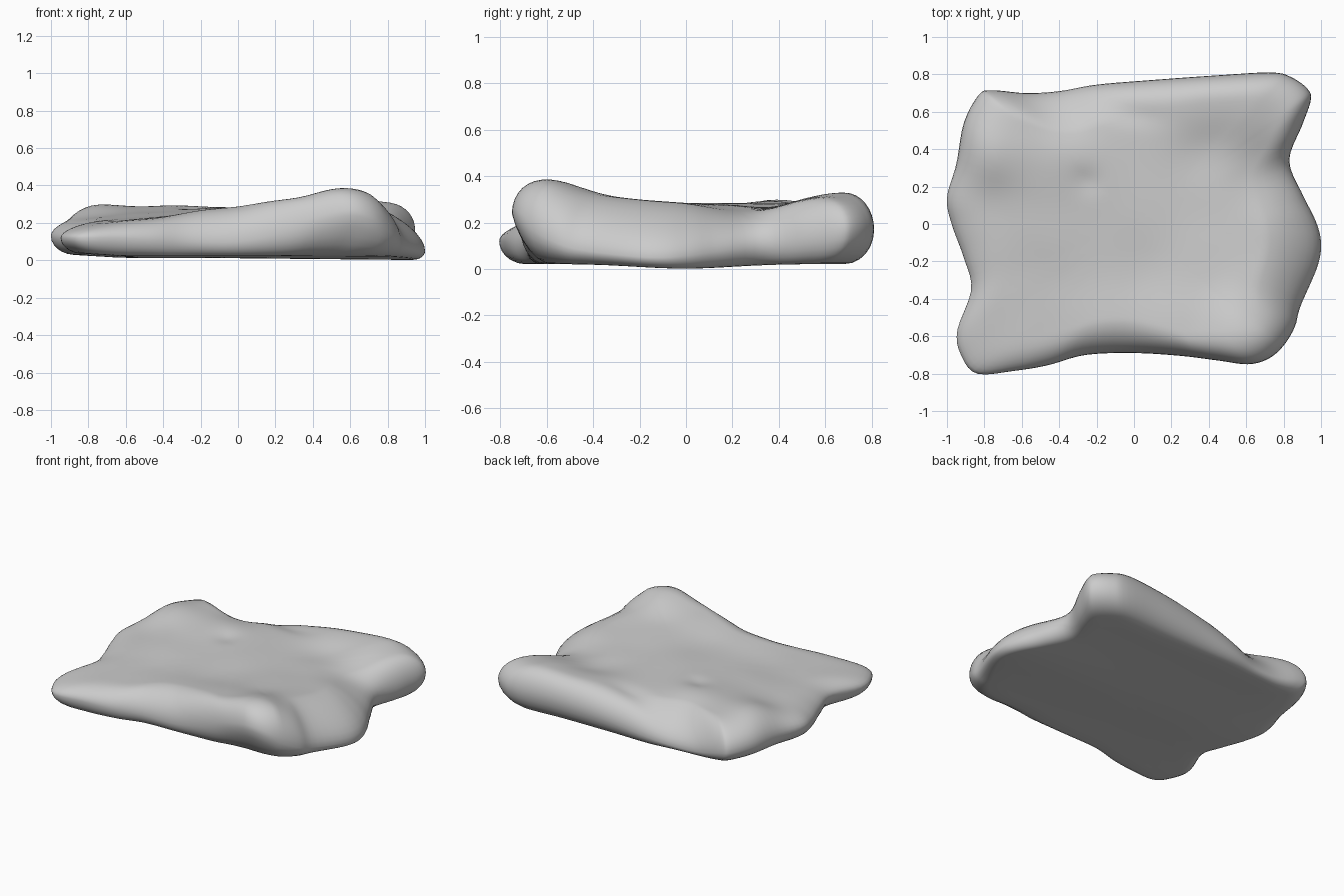
import bpy, bmesh
from math import sin, cos, pi, exp
from mathutils import Vector, Matrix

if "Cube" in bpy.data.objects:
    bpy.data.objects.remove(bpy.data.objects["Cube"])

# Rim of the cushion: x, y and height of its widest point
RIM = [(1, -.1, .05), (.98, -.23, .055), (.89, -.44, .08), (.86, -.55, .11), (.8, -.65, .16),
       (.72, -.72, .21), (.61, -.75, .24), (.45, -.73, .21), (.25, -.705, .15), (0, -.69, .1),
       (-.26, -.7, .1), (-.46, -.755, .11), (-.64, -.785, .12), (-.84, -.8, .12), (-.925, -.7, .12),
       (-.945, -.57, .12), (-.87, -.35, .13), (-.91, -.18, .12), (-.975, 0, .12), (-1, .14, .13),
       (-.95, .32, .13), (-.91, .54, .13), (-.83, .69, .12), (-.76, .715, .11), (-.58, .7, .065),
       (-.4, .71, .06), (-.2, .745, .09), (.1, .77, .14), (.45, .795, .17), (.74, .81, .17),
       (.85, .78, .17), (.93, .72, .17), (.945, .66, .16), (.9, .53, .14), (.83, .34, .11),
       (.9, .16, .08), (.97, .02, .06)]

# Height samples of the top: raised ridges and a back-left plateau round a sunken middle
TOP = [(-.82, -.68, .19), (-.5, -.62, .22), (-.1, -.54, .28), (.25, -.54, .325), (.57, -.56, .395),
       (.74, -.42, .31), (.72, -.1, .29), (.7, .27, .235), (.8, .6, .31), (.62, .64, .335),
       (.3, .64, .315), (0, .66, .28), (-.35, .6, .25), (-.7, .58, .28), (-.74, .38, .31),
       (-.84, .1, .22), (-.72, -.3, .215), (.4, .12, .28), (.4, .38, .26), (.05, .1, .285),
       (-.35, .38, .3), (-.5, 0, .255), (0, -.27, .265), (-.45, -.33, .23), (.4, -.28, .3)]
N = 160


def top_height(x, y):
    # local plane fitted through the nearby samples
    A = Matrix(((0, 0, 0),) * 3)
    b = Vector((0, 0, 0))
    for sx, sy, sz in TOP:
        u, v = sx - x, sy - y
        w = 1 / (u * u + v * v + .025) ** 2
        A += w * Matrix(((1, u, v), (u, u * u + .01, u * v), (v, u * v, v * v + .01)))
        b += w * sz * Vector((1, u, v))
    crease = .03 * exp(-((x + .07) / .16) ** 2 - ((y - .61 + .3 * (x + .07)) / .05) ** 2)
    dimple = .015 * exp(-((x + .25) ** 2 + (y - .23) ** 2) / .005)
    return (A.inverted() @ b)[0] - crease - dimple


def bottom_height(x, y):
    return (.022 - .02 * exp(-(y / .3) ** 2) * (.5 + .5 * min(1, max(0, x + .1)))
            + .06 * max(0, -x - .6))


def smooth_loop(points, count):
    # closed Catmull-Rom curve
    p = [Vector(q) for q in points]
    out = []
    for i in range(count):
        u = i * len(p) / count
        k, t = int(u), u % 1
        a, b, c, d = (p[(k + j) % len(p)] for j in (-1, 0, 1, 2))
        out.append(.5 * (2 * b + (c - a) * t + (2 * a - 5 * b + 4 * c - d) * t * t
                         + (3 * b - a - 3 * c + d) * t ** 3))
    return out


rim = smooth_loop(RIM, N)
bm = bmesh.new()


def ring(place):
    return [bm.verts.new(place(p)) for p in rim]


def top_inset(p):
    return .16 + .9 * max(0, .17 - p.z) + .7 * max(0, p.z - .17)


def bottom_inset(p):
    return .02 + .75 * p.z + .4 * max(0, p.z - .15)


def side_up(a):
    # low rims slope up, high rims are round
    def place(p):
        slope = min(.45, max(0, (.12 - p.z) * 7))
        s = 1 - top_inset(p) * (1 - cos(a))
        x, y = p.x * s, p.y * s
        rise = (1 - slope) * sin(a) + slope * (1 - cos(a))
        return x, y, p.z + (top_height(x, y) - p.z) * rise
    return place


def side_down(a):
    def place(p):
        bevel = min(.3, max(0, (p.z - .17) * 4))
        s = 1 - bottom_inset(p) * ((1 - bevel) * (1 - cos(a)) + bevel * sin(a))
        x, y = p.x * s, p.y * s
        return x, y, p.z + (bottom_height(x, y) - p.z) * sin(a)
    return place


def inner(inset, height, f):
    def place(p):
        s = (1 - inset(p)) * f
        return p.x * s, p.y * s, height(p.x * s, p.y * s)
    return place


# Rings from the middle of the underside, round the rim, to the middle of the top
rings = [ring(inner(bottom_inset, bottom_height, i / 8)) for i in range(1, 8)]
rings += [ring(side_down(i * pi / 12)) for i in range(6, 0, -1)]
rings += [ring(side_up(i * pi / 16)) for i in range(9)]
rings += [ring(inner(top_inset, top_height, 1 - i / 28)) for i in range(1, 28)]
for lower, upper in zip(rings, rings[1:]):
    for i in range(N):
        j = (i + 1) % N
        bm.faces.new((lower[i], lower[j], upper[j], upper[i]))
low = bm.verts.new((0, 0, bottom_height(0, 0)))
high = bm.verts.new((0, 0, top_height(0, 0)))
for i in range(N):
    j = (i + 1) % N
    bm.faces.new((low, rings[0][j], rings[0][i]))
    bm.faces.new((high, rings[-1][i], rings[-1][j]))
for _ in range(3):
    bmesh.ops.smooth_vert(bm, verts=[v for r in rings[14:-8] for v in r], factor=.5,
                          use_axis_x=False, use_axis_y=False, use_axis_z=True)
bmesh.ops.recalc_face_normals(bm, faces=bm.faces)
for f in bm.faces:
    f.smooth = True

mesh = bpy.data.meshes.new("cushion")
bm.to_mesh(mesh)
bm.free()
cushion = bpy.data.objects.new("cushion", mesh)
bpy.context.collection.objects.link(cushion)
